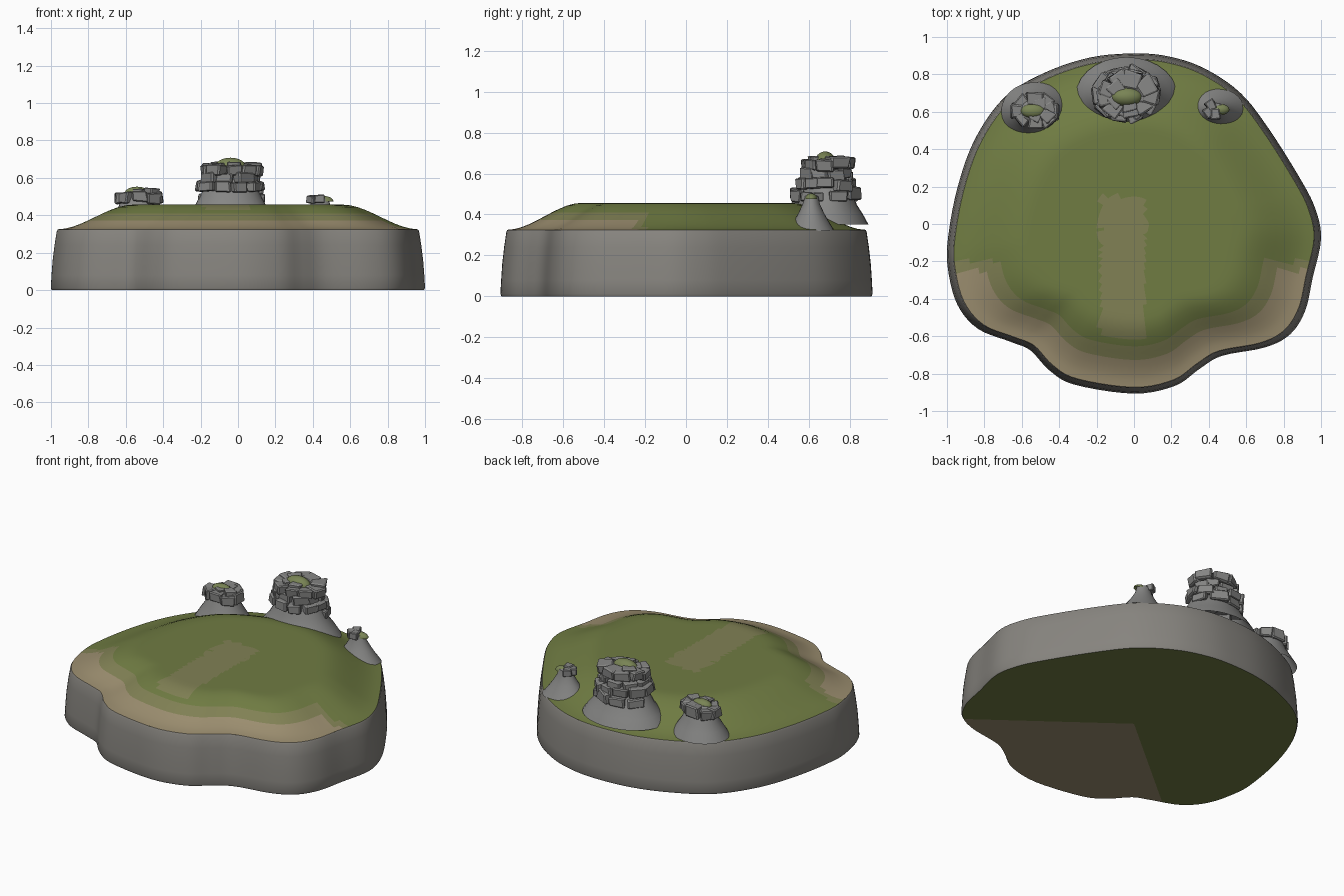
import bpy, bmesh, math, random
from mathutils import Vector, Matrix

if "Cube" in bpy.data.objects:
    bpy.data.objects.remove(bpy.data.objects["Cube"])

random.seed(7)

def material(name, rgb):
    m = bpy.data.materials.new(name)
    m.diffuse_color = (*rgb, 1)
    m.use_nodes = True
    m.node_tree.nodes["Principled BSDF"].inputs["Base Color"].default_value = m.diffuse_color
    return m

GRASS = material("grass", (0.16, 0.20, 0.055))
MIXED = material("dry_grass", (0.22, 0.22, 0.09))
EARTH = material("earth", (0.33, 0.27, 0.16))
CLIFF = material("cliff_stone", (0.24, 0.23, 0.21))
STONE = material("rock", (0.24, 0.24, 0.235))
MOSS = material("moss", (0.19, 0.23, 0.09))

# Island outline, counter-clockwise from the right
CONTROL = [(1, -.08), (.97, .08), (.89, .24), (.72, .51), (.57, .70), (.38, .83), (.19, .895),
           (0, .912), (-.235, .89), (-.475, .81), (-.69, .68), (-.85, .455), (-.945, .19),
           (-.995, -.08), (-.995, -.24), (-.945, -.43), (-.835, -.56), (-.66, -.63),
           (-.555, -.675), (-.45, -.785), (-.315, -.86), (0, -.907), (.22, -.865), (.35, -.775),
           (.47, -.705), (.70, -.66), (.835, -.59), (.915, -.465), (.955, -.29)]

def closed_spline(pts, steps):
    out, n = [], len(pts)
    for i in range(n):
        a, b, c, d = (Vector(pts[(i + k) % n]) for k in (-1, 0, 1, 2))
        for s in range(steps):
            t = s / steps
            out.append(.5 * (2*b + (c - a)*t + (2*a - 5*b + 4*c - d)*t*t + (3*b - a - 3*c + d)*t**3))
    return out

OUTLINE = closed_spline(CONTROL, 5)

def finish(name, bm, mats, angle=None):
    bmesh.ops.recalc_face_normals(bm, faces=bm.faces)
    me = bpy.data.meshes.new(name)
    bm.to_mesh(me)
    bm.free()
    for m in mats:
        me.materials.append(m)
    ob = bpy.data.objects.new(name, me)
    bpy.context.collection.objects.link(ob)
    if angle:
        bpy.ops.object.select_all(action='DESELECT')
        ob.select_set(True)
        bpy.context.view_layer.objects.active = ob
        bpy.ops.object.shade_smooth_by_angle(angle=math.radians(angle))
    return ob

def skin(bm, rings):
    rows = [[bm.verts.new(p) for p in r] for r in rings]
    n = len(rows[0])
    for a, b in zip(rows, rows[1:]):
        for i in range(n):
            bm.faces.new((a[i], a[(i+1) % n], b[(i+1) % n], b[i]))
    return rows

def fan(bm, ring, centre):
    c = bm.verts.new(centre)
    for i in range(len(ring)):
        bm.faces.new((ring[i], ring[(i+1) % len(ring)], c))

def outline_ring(t, z):
    return [(p.x*t, p.y*t, z) for p in OUTLINE]

# Cliff wall with the flat underside
bm = bmesh.new()
rows = skin(bm, [outline_ring(t, z) for t, z in
                 [(.994, 0), (1, .012), (.996, .08), (.99, .16), (.98, .24), (.968, .315), (.962, .325)]])
fan(bm, rows[0], (0, 0, 0))
for f in bm.faces:
    c = f.calc_center_median()
    if c.z < .001:
        f.material_index = 2 if c.y < -.4 else 1
finish("island_cliff", bm, [CLIFF, GRASS, EARTH], 35)

# Rolling ground: plateau that slopes down to the rim
def ground_height(t):
    k = min(max((t - .56) / (.965 - .56), 0), 1)
    return .457 - .132 * k*k*(3 - 2*k)

bm = bmesh.new()
ts = [.962 - .962 * i / 24 for i in range(24)]
rows = skin(bm, [outline_ring(t, ground_height(t)) for t in ts])
fan(bm, rows[-1], (0, 0, .457))
for f in bm.faces:
    c = f.calc_center_median()
    if c.y < -.25 and c.z < .375:
        f.material_index = 2
    elif (c.y < -.2 and c.z < .405) or (abs(c.x + .06) < .12 and -.6 < c.y < .15):
        f.material_index = 1
finish("ground", bm, [GRASS, MIXED, EARTH], 50)

# Smooth lathed shapes for mounds and moss domes
def lathe(name, x, y, profile, top, sy, mat, sx=1):
    bm = bmesh.new()
    rows = skin(bm, [[(x + r*sx*math.cos(a), y + r*sy*math.sin(a), z)
                      for a in [math.tau*i/28 for i in range(28)]] for r, z in profile])
    fan(bm, rows[-1], (x, y, top))
    finish(name, bm, [mat], 60)

def dome(name, x, y, z, r, h, sy):
    prof = [(r*math.cos(a), z + h*math.sin(a)) for a in [math.pi/2*i/6 for i in range(6)]]
    lathe(name, x, y, prof, z + h, sy, MOSS)

# Rings of chipped, bevelled blocks
def rock_ring(name, x, y, z, radius, sy, count, size, start=0.0, arc=math.tau):
    bm = bmesh.new()
    for i in range(count):
        a = start + arc*i/count + random.uniform(-.08, .08)
        r = radius * random.uniform(.93, 1.06)
        piece = bmesh.new()
        bmesh.ops.create_cube(piece, size=1)
        for v in piece.verts:
            v.co += Vector([random.uniform(-.09, .09) for _ in range(3)])
            v.co.y *= 1 + .25*v.co.x
        bmesh.ops.bevel(piece, geom=piece.edges[:], offset=.1, segments=1, affect='EDGES')
        s = Vector(size) * random.uniform(.9, 1.1)
        mat = (Matrix.Translation((x + r*math.cos(a), y + r*sy*math.sin(a), z + random.uniform(-.01, .01)))
               @ Matrix.Rotation(a + random.uniform(-.2, .2), 4, 'Z') @ Matrix.Diagonal((*s, 1)))
        piece.transform(mat)
        tmp = bpy.data.meshes.new("tmp")
        piece.to_mesh(tmp)
        piece.free()
        bm.from_mesh(tmp)
        bpy.data.meshes.remove(tmp)
    finish(name, bm, [STONE])

# Main rock stack at the back
X, Y = -.04, .69
lathe("main_mound", X, Y, [(.27, .35), (.23, .405), (.195, .445), (.17, .49), (.145, .54),
                           (.12, .60), (.10, .655)], .665, .75, STONE)
for k, (z, r, n) in enumerate([(.55, .142, 10), (.597, .115, 9), (.643, .118, 9)]):
    rock_ring(f"main_rocks_{k+1}", X, Y, z, r, .72, n, (.085, .085, .056), .3*k)
rock_ring("main_rocks_back", X, Y, .495, .15, .75, 4, (.075, .09, .06), .5, 2.6)
rock_ring("main_rocks_cap", X, Y, .655, .06, .75, 5, (.08, .07, .045))
dome("main_moss", X, Y - .01, .655, .085, .053, .6)

# Left rock stack
X, Y = -.53, .605
lathe("left_mound", X, Y, [(.18, .33), (.145, .385), (.115, .43), (.095, .48), (.07, .525)],
      .535, .85, STONE)
rock_ring("left_rocks", X, Y, .495, .092, .68, 8, (.07, .08, .062))
rock_ring("left_rocks_cap", X + .03, Y, .52, .05, .7, 5, (.06, .055, .035), .4)
dome("left_moss", X - .01, Y, .52, .065, .033, .6)

# Small right outcrop
X, Y = .44, .612
lathe("right_mound", X, Y, [(.135, .32), (.105, .36), (.075, .405), (.05, .45), (.04, .49)],
      .50, .85, STONE, 1.1)
rock_ring("right_rocks", X - .01, Y, .482, .03, .8, 3, (.055, .05, .04), 2.2, 4)
dome("right_moss", X + .02, Y, .475, .05, .028, .6)
